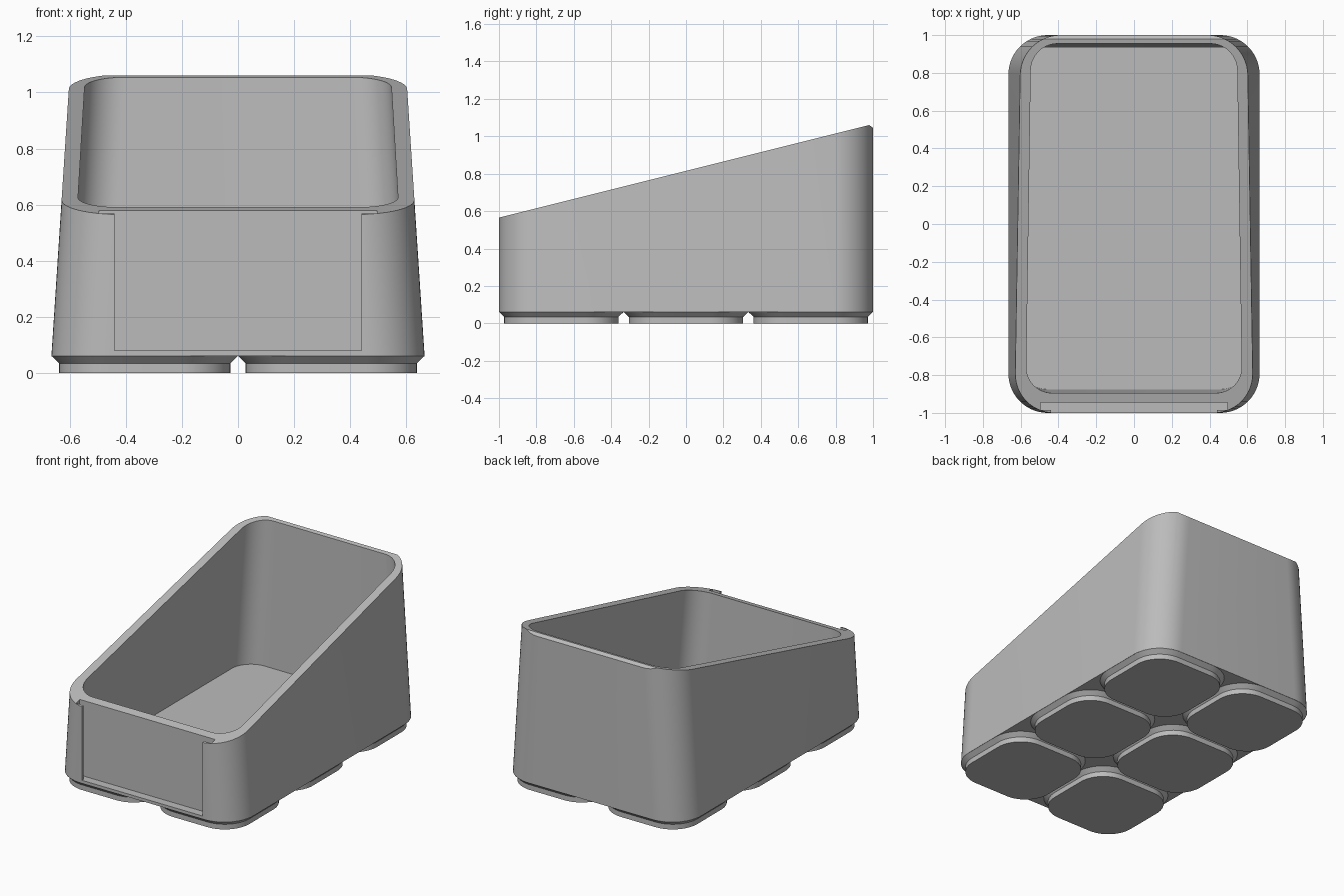
import bpy, bmesh, math
from mathutils import Vector

cube = bpy.data.objects.get("Cube")
if cube:
    bpy.data.objects.remove(cube, do_unlink=True)

grey = bpy.data.materials.new("light grey plastic")
grey.use_nodes = True
colour = (0.5, 0.5, 0.5, 1)
grey.diffuse_color = colour
grey.node_tree.nodes["Principled BSDF"].inputs["Base Color"].default_value = colour


def rounded_ring(bm, half_x, y0, y1, radius, z, steps=14):
    """Loop of vertices round a rounded rectangle at height z."""
    r = radius
    centres = [(half_x - r, y1 - r), (r - half_x, y1 - r),
               (r - half_x, y0 + r), (half_x - r, y0 + r)]
    ring = []
    for q, (cx, cy) in enumerate(centres):
        for i in range(steps + 1):
            a = (q + i / steps) * math.pi / 2
            ring.append(bm.verts.new((cx + r * math.cos(a), cy + r * math.sin(a), z)))
    return ring


def finish(name, bm):
    bmesh.ops.recalc_face_normals(bm, faces=bm.faces)
    mesh = bpy.data.meshes.new(name)
    bm.to_mesh(mesh)
    bm.free()
    mesh.materials.append(grey)
    obj = bpy.data.objects.new(name, mesh)
    bpy.context.collection.objects.link(obj)
    return obj


def loft(bm, sections):
    """Closed solid through sections of (half_x, y0, y1, radius, z)."""
    rings = [rounded_ring(bm, *s) for s in sections]
    n = len(rings[0])
    for low, high in zip(rings, rings[1:]):
        for i in range(n):
            j = (i + 1) % n
            bm.faces.new((low[i], low[j], high[j], high[i]))
    bm.faces.new(rings[0][::-1])
    bm.faces.new(rings[-1])


def slice_above(bm, point, normal):
    """Cut away everything above a plane and cap the opening."""
    cut = bmesh.ops.bisect_plane(bm, geom=bm.verts[:] + bm.edges[:] + bm.faces[:],
                                 plane_co=point, plane_no=Vector(normal).normalized(),
                                 clear_outer=True)
    edges = [e for e in cut["geom_cut"] if isinstance(e, bmesh.types.BMEdge)]
    bmesh.ops.contextual_create(bm, geom=edges)


def box(name, low, high):
    bm = bmesh.new()
    bmesh.ops.create_cube(bm, size=1)
    for v in bm.verts:
        v.co = [a if c < 0 else b for c, a, b in zip(v.co, low, high)]
    return finish(name, bm)


def select_only(obj):
    bpy.ops.object.select_all(action='DESELECT')
    obj.select_set(True)
    bpy.context.view_layer.objects.active = obj


def carve(target, cutter):
    cutter.hide_render = True
    mod = target.modifiers.new("carve", 'BOOLEAN')
    mod.operation = 'DIFFERENCE'
    mod.solver = 'EXACT'
    mod.object = cutter
    select_only(target)
    bpy.ops.object.modifier_apply(modifier=mod.name)
    bpy.data.objects.remove(cutter, do_unlink=True)


def smooth(obj):
    select_only(obj)
    bpy.ops.object.shade_smooth_by_angle(angle=math.radians(25))


# Tapered bin body with a sloping rim and a bevelled back edge
bm = bmesh.new()
loft(bm, [(0.665, -1, 1, 0.21, 0.06), (0.584, -1, 1, 0.21, 1.3)])
slice_above(bm, (0, -1, 0.565), (0, -0.25, 1))
slice_above(bm, (0, 1, 1.045), (0, 0.75, 1))
body = finish("bin_body", bm)

# Hollow interior with drafted walls
bm = bmesh.new()
loft(bm, [(0.602, -0.875, 0.935, 0.14, 0.09), (0.53, -0.923, 0.96, 0.14, 1.3)])
carve(body, finish("cavity_cutter", bm))

# Label slot behind two thin front lips
carve(body, box("slot_cutter", (-0.495, -0.985, 0.08), (0.495, -0.945, 0.8)))
carve(body, box("window_cutter", (-0.44, -1.1, 0.08), (0.44, -0.965, 0.8)))
smooth(body)

# Grid of six stepped feet
pitch_x, pitch_y = 0.665, 2 / 3
for row in range(3):
    for col in (-1, 1):
        bm = bmesh.new()
        loft(bm, [(half, inset - pitch_y / 2, pitch_y / 2 - inset, r, z)
                  for half, inset, r, z in ((0.305, 0.028, 0.18, 0),
                                            (0.305, 0.028, 0.18, 0.034),
                                            (0.3325, 0, 0.208, 0.061))])
        foot = finish(f"foot_{row + 1}_{'left' if col > 0 else 'right'}", bm)
        foot.location = (col * pitch_x / 2, (row - 1) * pitch_y, 0)
        smooth(foot)
